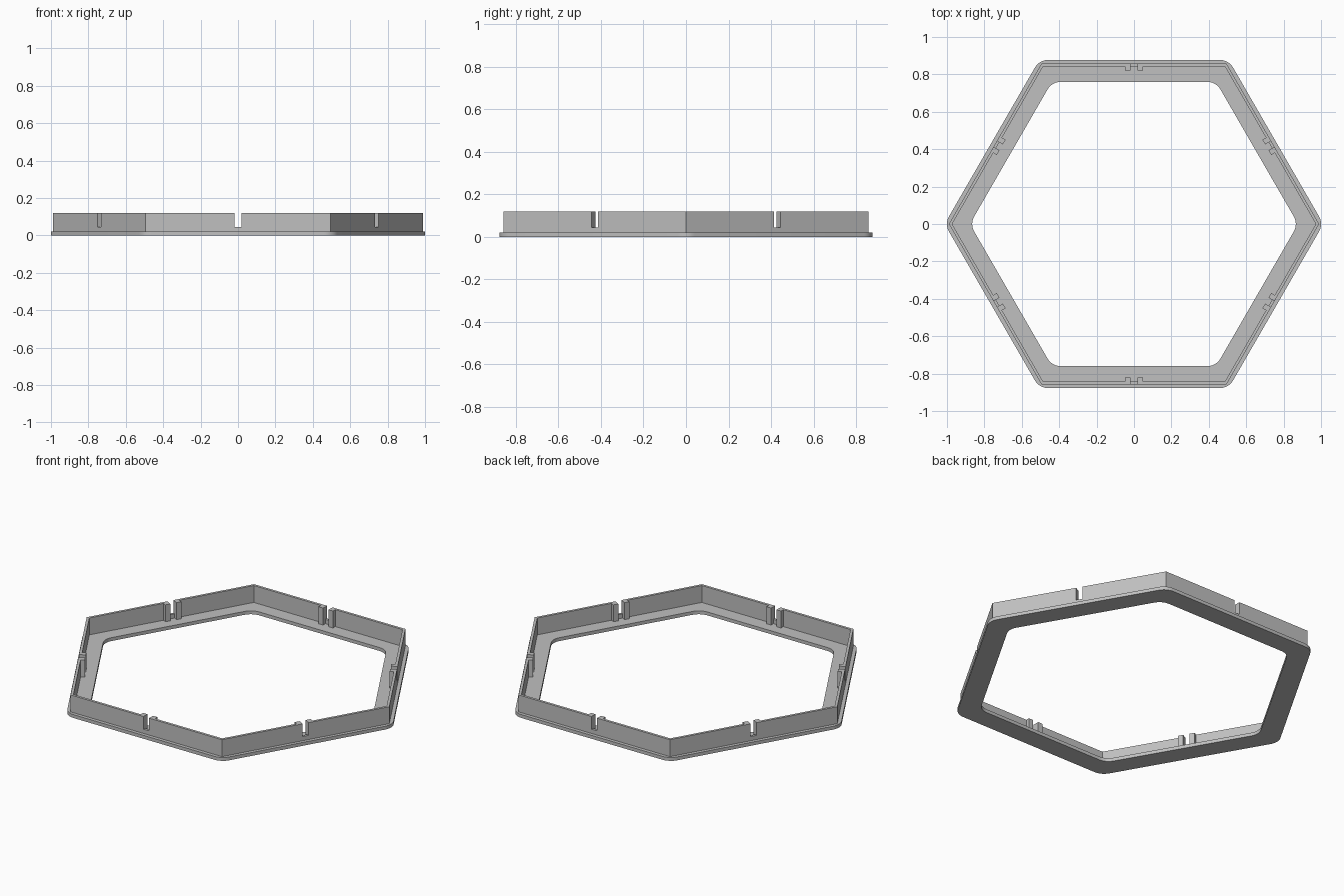
import bpy, bmesh
from math import radians, cos, sin, sqrt
from mathutils import Matrix, Vector

if "Cube" in bpy.data.objects:
    bpy.data.objects.remove(bpy.data.objects["Cube"], do_unlink=True)

PLATE_TOP, WALL_TOP, SLOT_BOTTOM = 0.02, 0.12, 0.045
WALL_OUT, WALL_IN, LUG_IN = 0.857, 0.842, 0.82
SLOT, LUG = 0.018, 0.047          # half widths of the slot and of the lug pair

grey = bpy.data.materials.new("plain grey")
grey.use_nodes = True
grey.diffuse_color = (0.53, 0.53, 0.53, 1)
grey.node_tree.nodes["Principled BSDF"].inputs["Base Color"].default_value = grey.diffuse_color


def finish(bm, name):
    bmesh.ops.recalc_face_normals(bm, faces=bm.faces)
    mesh = bpy.data.meshes.new(name)
    bm.to_mesh(mesh)
    bm.free()
    mesh.materials.append(grey)
    mesh.shade_smooth()
    mesh.set_sharp_from_angle(angle=radians(30))
    obj = bpy.data.objects.new(name, mesh)
    bpy.context.collection.objects.link(obj)
    return obj


def prism(bm, outline, z0, z1):
    face = bm.faces.new([bm.verts.new((x, y, z0)) for x, y in outline])
    new = bmesh.ops.extrude_face_region(bm, geom=[face])["geom"]
    verts = [v for v in new if isinstance(v, bmesh.types.BMVert)]
    bmesh.ops.translate(bm, verts=verts, vec=(0, 0, z1 - z0))


def rounded_hexagon(apothem, radius, steps=8):
    points = []
    for corner in range(6):
        a = radians(60 * corner)
        centre = (apothem - radius) * 2 / sqrt(3)
        for i in range(steps + 1):
            b = a + radians(-30 + 60 * i / steps)
            points.append((centre * cos(a) + radius * cos(b),
                           centre * sin(a) + radius * sin(b)))
    return points


# Base plate: flat hexagonal ring with rounded corners
bm = bmesh.new()
loops = [[bm.verts.new((x, y, z)) for x, y in rounded_hexagon(ap, 0.08)]
         for ap, z in ((0.877, 0), (0.877, PLATE_TOP), (0.76, PLATE_TOP), (0.76, 0))]
count = len(loops[0])
for k in range(4):
    a, b = loops[k], loops[(k + 1) % 4]
    for i in range(count):
        j = (i + 1) % count
        bm.faces.new((a[i], a[j], b[j], b[i]))
finish(bm, "base_plate")

# Half a corner panel as (distance from centre, distance from slot middle)
half = [(WALL_OUT, SLOT), (LUG_IN, SLOT), (LUG_IN, LUG), (WALL_IN, LUG)]
c, s = cos(radians(30)), sin(radians(30))
upper = [(n * c + t * s, n * s - t * c) for n, t in half]
lower = [(x, -y) for x, y in reversed(upper)]
panel = ([(WALL_OUT / c, 0)] + upper + [(WALL_IN / c, 0)] + lower)

# Six panels wrap the corners; low sills close the wall under each slot
for k in range(6):
    bm = bmesh.new()
    prism(bm, panel, PLATE_TOP, WALL_TOP)
    bm.transform(Matrix.Rotation(radians(60 * k), 4, "Z"))
    finish(bm, f"wall_panel_{k + 1}")

    bm = bmesh.new()
    prism(bm, [(WALL_IN, -SLOT), (WALL_OUT, -SLOT), (WALL_OUT, SLOT), (WALL_IN, SLOT)],
          PLATE_TOP, SLOT_BOTTOM)
    bm.transform(Matrix.Rotation(radians(60 * k + 30), 4, "Z"))
    finish(bm, f"slot_sill_{k + 1}")
